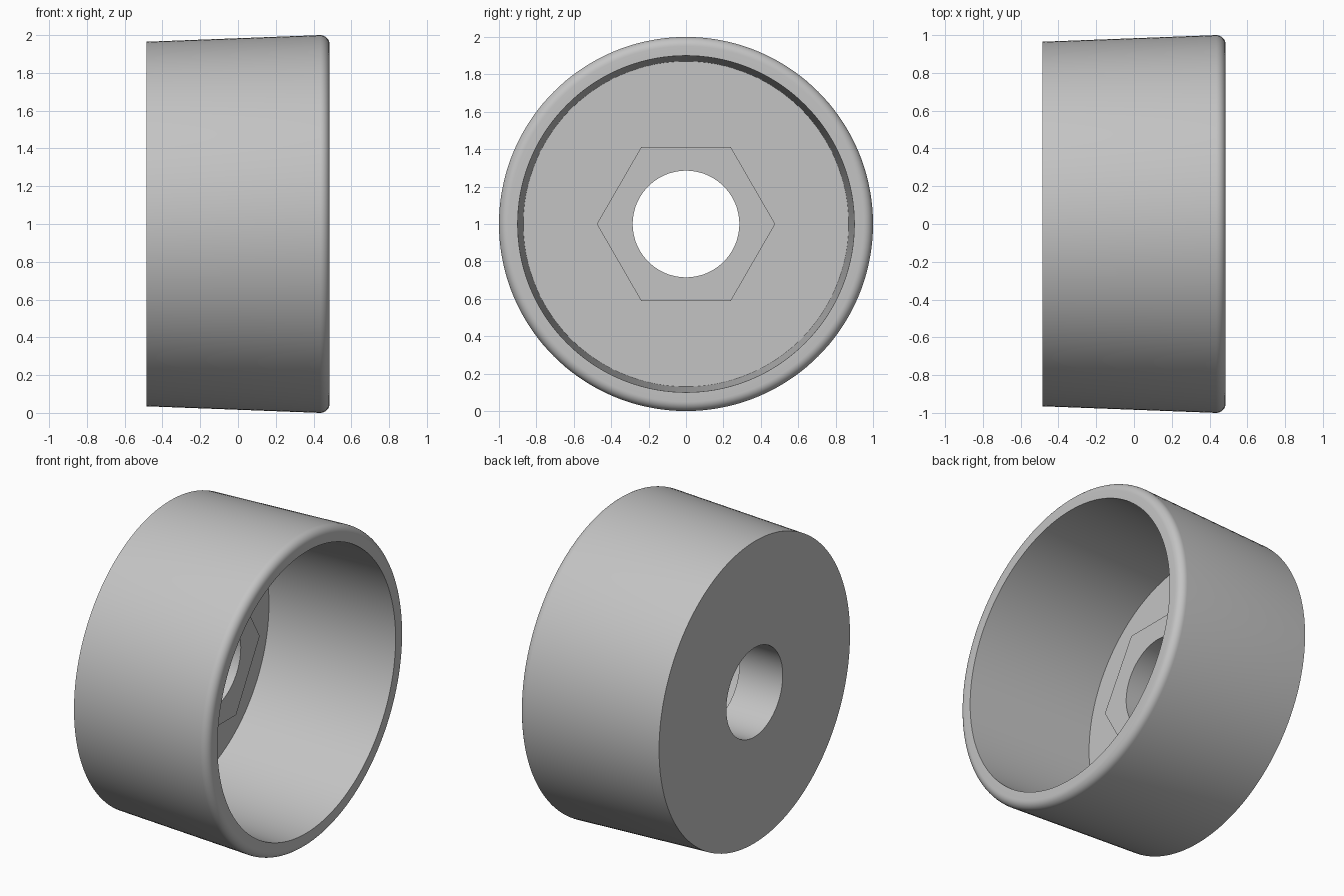
import bpy, bmesh
from math import cos, sin, pi, radians

cube = bpy.data.objects.get("Cube")
if cube:
    bpy.data.objects.remove(cube)

SEGMENTS = 144          # multiple of six, so hexagon corners land on vertices
HALF = 0.485            # half of the width along x
HOLE = 0.285
FLOOR, BOSS = -0.39, -0.18
APOTHEM = 0.413
FILLET = 0.05


def hexagon(angle):
    return APOTHEM / cos(angle % (pi / 3) - pi / 6)


def circle(radius):
    return lambda angle: radius


# Closed profile: (x, radius as a function of angle)
profile = [(-HALF, circle(HOLE)), (-HALF, circle(0.965))]
for i in range(9):      # rounded outer lip
    t = pi / 2 * i / 8
    profile.append((HALF - FILLET + FILLET * sin(t),
                    circle(1 - FILLET + FILLET * cos(t))))
profile += [(HALF, circle(0.9)), (FLOOR, circle(0.87)),
            (FLOOR, hexagon), (BOSS, hexagon), (BOSS, circle(HOLE))]

# Spin the profile around the x axis
bm = bmesh.new()
rings = []
for x, radius in profile:
    ring = []
    for k in range(SEGMENTS):
        # a tiny offset keeps the corner lookup stable at exact multiples
        a = 2 * pi * k / SEGMENTS
        r = radius(a + 1e-9)
        ring.append(bm.verts.new((x, r * cos(a), 1 + r * sin(a))))
    rings.append(ring)
for i, ring in enumerate(rings):
    following = rings[(i + 1) % len(rings)]
    for k in range(SEGMENTS):
        n = (k + 1) % SEGMENTS
        bm.faces.new((ring[k], ring[n], following[n], following[k]))
bmesh.ops.recalc_face_normals(bm, faces=bm.faces)
mesh = bpy.data.meshes.new("cup_body")
bm.to_mesh(mesh)
bm.free()

cup = bpy.data.objects.new("cup_body", mesh)
bpy.context.collection.objects.link(cup)

# Plain grey
grey = bpy.data.materials.new("plain grey")
grey.use_nodes = True
colour = (0.55, 0.55, 0.55, 1)
grey.diffuse_color = colour
grey.node_tree.nodes["Principled BSDF"].inputs["Base Color"].default_value = colour
mesh.materials.append(grey)

# Smooth round walls, sharp rims and hexagon edges
bpy.ops.object.select_all(action="DESELECT")
cup.select_set(True)
bpy.context.view_layer.objects.active = cup
bpy.ops.object.shade_smooth_by_angle(angle=radians(30))
